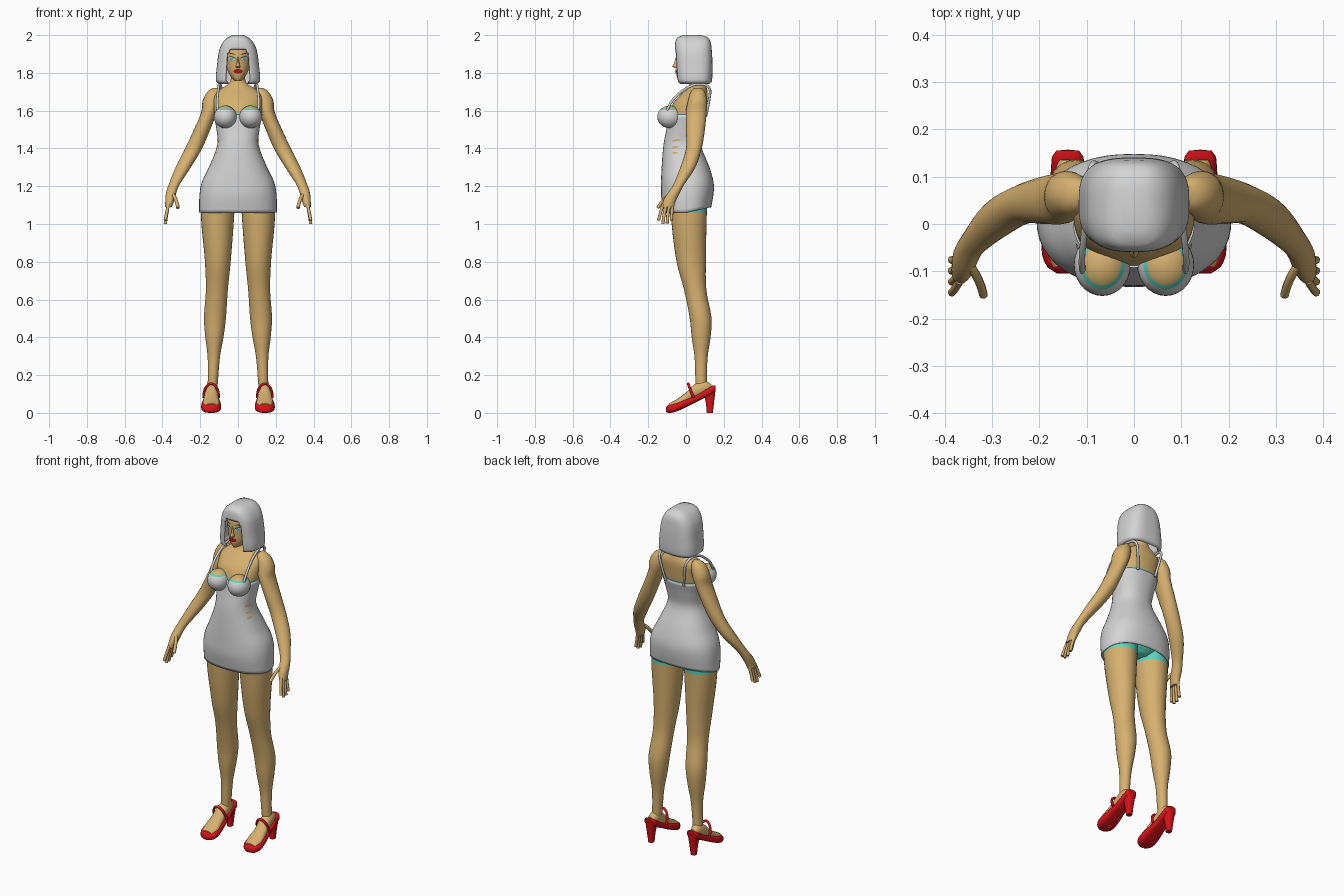
import bpy, bmesh, math
from mathutils import Vector

old = bpy.data.objects.get("Cube")
if old:
    bpy.data.objects.remove(old, do_unlink=True)


def material(name, r, g, b):
    m = bpy.data.materials.new(name)
    m.use_nodes = True
    m.diffuse_color = (r, g, b, 1)
    m.node_tree.nodes["Principled BSDF"].inputs["Base Color"].default_value = (r, g, b, 1)
    return m


SKIN = material("skin", .68, .44, .16)
WHITE = material("pale grey cloth and hair", .66, .66, .66)
RED = material("shoe red", .7, .006, .01)
TEAL = material("teal underwear", .1, .68, .55)
LIP = material("lip red", .45, .005, .01)
DARK = material("dark brow", .07, .035, .015)
IRIS = material("eye blue", .08, .5, .6)
SIDES = ((1, "left"), (-1, "right"))


def section(secs, t):
    """Smoothly interpolate (t, centre x, half width, low, high)."""
    n = len(secs)
    i = max(0, min(n - 2, sum(s[0] <= t for s in secs) - 1))
    a, b = secs[i], secs[i + 1]
    h = b[0] - a[0]
    u = (t - a[0]) / h

    def slope(k, c):
        p, q = secs[max(0, k - 1)], secs[min(n - 1, k + 1)]
        return (q[c] - p[c]) / (q[0] - p[0])
    return [a[c] * (1 + 2 * u) * (1 - u) ** 2 + b[c] * u * u * (3 - 2 * u)
            + h * (slope(i, c) * u * (1 - u) ** 2 - slope(i + 1, c) * u * u * (1 - u))
            for c in range(1, 5)]


def point(secs, t, ang, power=2, axis="z", off=0):
    cx, w, lo, hi = section(secs, t)
    c, s = math.cos(ang), math.sin(ang)
    x = cx + (w + off) * math.copysign(abs(c) ** (2 / power), c)
    v = (lo + hi) / 2 + ((hi - lo) / 2 + off) * math.copysign(abs(s) ** (2 / power), s)
    return Vector((x, v, t) if axis == "z" else (x, t, v))


def finish(name, bm, mats, bands=(), angle=50):
    """Split at heights, colour each band, and link the object."""
    for z in bands:
        bmesh.ops.bisect_plane(bm, geom=bm.verts[:] + bm.edges[:] + bm.faces[:],
                               plane_co=(0, 0, z), plane_no=(0, 0, 1))
    bmesh.ops.recalc_face_normals(bm, faces=bm.faces)
    for f in bm.faces:
        z = f.calc_center_median().z
        f.material_index = sum(z > b for b in bands)
    me = bpy.data.meshes.new(name)
    bm.to_mesh(me)
    bm.free()
    for m in mats:
        me.materials.append(m)
    ob = bpy.data.objects.new(name, me)
    bpy.context.collection.objects.link(ob)
    bpy.ops.object.select_all(action="DESELECT")
    ob.select_set(True)
    bpy.context.view_layer.objects.active = ob
    bpy.ops.object.shade_smooth_by_angle(angle=math.radians(angle))
    return ob


def loft(name, secs, mats, bands=(), power=2, axis="z", rows=28, segs=32,
         caps=(True, True), side=1, skip=None, shift=None, levels=()):
    secs = sorted((s[0], s[1] * side, *s[2:]) for s in secs)
    t0, t1 = secs[0][0], secs[-1][0]
    ts = sorted({t0 + (t1 - t0) * i / rows for i in range(rows + 1)} | set(levels))
    bm = bmesh.new()
    rings = []
    for t in ts:
        ring = [point(secs, t, 2 * math.pi * j / segs, power, axis) for j in range(segs)]
        rings.append([bm.verts.new(shift(p) if shift else p) for p in ring])
    for i in range(len(ts) - 1):
        for j in range(segs):
            if skip and skip((ts[i] + ts[i + 1]) / 2, 2 * math.pi * (j + .5) / segs):
                continue
            k = (j + 1) % segs
            bm.faces.new((rings[i][j], rings[i][k], rings[i + 1][k], rings[i + 1][j]))
    for use, ring in zip(caps, (rings[0][::-1], rings[-1])):
        if use:
            bm.faces.new(ring)
    return finish(name, bm, mats, bands)


def decal(name, secs, z, ang, dz, da, mat, off=.003, tilt=0):
    """Thin oval patch that follows a lofted surface."""
    bm = bmesh.new()
    rings = []
    for r in (.02, .35, .7, 1):
        ring = []
        for j in range(16):
            u = 2 * math.pi * j / 16
            du = r * math.cos(u)
            ring.append(bm.verts.new(point(secs, z + r * dz * math.sin(u) + tilt * du,
                                           ang + da * du, off=off)))
        rings.append(ring)
    bm.faces.new(rings[0])
    for a, b in zip(rings, rings[1:]):
        for j in range(16):
            k = (j + 1) % 16
            bm.faces.new((a[j], b[j], b[k], a[k]))
    return finish(name, bm, [mat])


def rod(name, pts, radius, mat, side=1):
    cu = bpy.data.curves.new(name, "CURVE")
    cu.dimensions = "3D"
    cu.bevel_depth, cu.bevel_resolution, cu.use_fill_caps = radius, 2, True
    sp = cu.splines.new("NURBS")
    sp.points.add(len(pts) - 1)
    for p, co in zip(sp.points, pts):
        p.co = (co[0] * side, co[1], co[2], 1)
    sp.use_endpoint_u, sp.order_u = True, 3
    cu.materials.append(mat)
    ob = bpy.data.objects.new(name, cu)
    bpy.context.collection.objects.link(ob)
    bpy.ops.object.select_all(action="DESELECT")
    ob.select_set(True)
    bpy.context.view_layer.objects.active = ob
    bpy.ops.object.convert(target="MESH")


# Dress and upper body share one profile
DRESS = [(1.06, 0, .202, -.112, .13), (1.15, 0, .2, -.128, .142), (1.22, 0, .188, -.128, .142),
         (1.3, 0, .15, -.125, .12), (1.42, 0, .105, -.115, .075), (1.5, 0, .11, -.1, .085),
         (1.58, 0, .125, -.088, .105)]
CHEST = DRESS[-2:] + [(1.64, 0, .128, -.068, .112), (1.69, 0, .122, -.025, .115),
                      (1.72, 0, .085, .005, .11), (1.745, 0, .046, .02, .1),
                      (1.78, 0, .037, .022, .095), (1.83, 0, .036, .02, .09)]


def hem(p):
    p.z += .03 * max(0, (1.2 - p.z) / .14) * max(0, p.y / .13)
    return p


dress = loft("dress", DRESS, [WHITE], power=2.3, caps=(False, False), segs=48, shift=hem)
shell = dress.modifiers.new("cloth", "SOLIDIFY")
shell.thickness = .004
loft("chest_and_neck", CHEST, [WHITE, TEAL, SKIN], bands=(1.58, 1.588), power=2.2, segs=40)
loft("shorts_seat", [(1.08, 0, .05, -.05, .08), (1.12, 0, .15, -.08, .115),
                     (1.22, 0, .16, -.09, .115), (1.3, 0, .1, -.06, .08)], [TEAL])

# Head, face and bobbed hair
HEAD = [(1.757, 0, .016, -.038, .03), (1.772, 0, .032, -.046, .05), (1.8, 0, .05, -.051, .08),
        (1.84, 0, .063, -.051, .1), (1.9, 0, .071, -.05, .115), (1.95, 0, .066, -.035, .11),
        (1.98, 0, .04, 0, .08)]
FRONT = -math.pi / 2
loft("head", HEAD, [SKIN])
loft("nose", [(1.826, 0, .011, -.06, -.03), (1.834, 0, .012, -.072, -.03),
              (1.85, 0, .008, -.064, -.03), (1.885, 0, .005, -.053, -.03)], [SKIN], rows=8, segs=12)
decal("lips", HEAD, 1.808, FRONT, .012, .44, LIP, .004)
for s, label in SIDES:
    eye = FRONT + s * .47
    decal(label + "_eyelid", HEAD, 1.877, eye, .011, .29, DARK, .002, s * .003)
    decal(label + "_eye", HEAD, 1.875, eye, .008, .25, WHITE, .0035, s * .003)
    decal(label + "_iris", HEAD, 1.875, eye, .008, .14, IRIS, .005)
    decal(label + "_brow", HEAD, 1.902, eye, .0025, .3, DARK, .003, s * .004)

HAIR = [(1.742, 0, .1, -.035, .125), (1.755, 0, .116, -.048, .137), (1.85, 0, .11, -.056, .14),
        (1.925, 0, .098, -.059, .136), (1.965, 0, .078, -.056, .13), (1.988, 0, .055, -.045, .115),
        (2, 0, .03, -.015, .085)]


def face_gap(z, ang):
    return z < 1.925 and abs(ang - 1.5 * math.pi) < (.33 if z > 1.905 else .42)


hair = loft("hair", HAIR, [WHITE], power=3, rows=24, segs=60, caps=(False, True),
            skip=face_gap, levels=(1.905, 1.925))
shell = hair.modifiers.new("thickness", "SOLIDIFY")
shell.thickness = .012

# Profiles for one side, mirrored in the loop
ARM = [(1.09, .368, .018, -.128, -.065), (1.12, .362, .023, -.122, -.055),
       (1.16, .355, .027, -.1, -.035), (1.2, .342, .028, -.072, -.015),
       (1.3, .29, .04, -.03, .05), (1.4, .235, .045, 0, .083), (1.5, .19, .043, 0, .1),
       (1.6, .15, .042, 0, .11), (1.65, .14, .048, .01, .112), (1.7, .125, .037, .025, .1),
       (1.72, .115, .018, .045, .085)]
LEG = [(.1, .137, .027, .055, .115), (.17, .133, .027, .05, .11), (.3, .128, .033, .045, .115),
       (.4, .125, .048, .03, .13), (.5, .122, .058, .02, .135), (.65, .112, .058, -.01, .108),
       (.8, .107, .068, -.05, .105), (1.05, .108, .088, -.08, .11), (1.2, .1, .085, -.08, .115)]
FOOT = [(-.09, .142, .03, .025, .05), (-.05, .142, .044, .03, .072), (0, .142, .039, .045, .108),
        (.05, .14, .033, .07, .155), (.1, .139, .03, .09, .17), (.135, .14, .02, .11, .15)]
SOLE = [(-.105, .142, .02, .004, .03), (-.095, .142, .038, 0, .042), (-.065, .142, .052, .003, .052),
        (-.02, .142, .051, .02, .068), (.05, .141, .04, .055, .093), (.12, .14, .035, .09, .135),
        (.148, .14, .032, .105, .148), (.155, .14, .024, .115, .145)]
HEEL = [(0, .14, .015, .11, .142), (.06, .14, .021, .104, .149), (.125, .14, .031, .088, .157)]

for s, label in SIDES:
    loft(label + "_arm", ARM, [SKIN], side=s, rows=36, segs=20)
    loft(label + "_leg", LEG, [SKIN, TEAL], bands=(1.06,), side=s, rows=40)
    loft(label + "_foot", FOOT, [SKIN], axis="y", side=s, rows=16, segs=20)
    loft(label + "_shoe", SOLE, [RED], power=3, axis="y", side=s, rows=20, segs=24)
    loft(label + "_heel", HEEL, [RED], power=3, side=s, rows=8, segs=20)
    rod(label + "_shoe_strap", [(.142 + dx, y, z) for dx, y, z in
                                ((-.04, .04, .08), (-.04, .022, .125), (0, .008, .165),
                                 (.04, .022, .125), (.04, .04, .08))], .007, RED, s)
    # Fingers fan out across the hand
    for i in range(4):
        y, tip = -.12 + .017 * i, (1.02, 1.0, 1.003, 1.02)[i]
        rod(f"{label}_finger_{i + 1}", [(.368, y, 1.105), (.378, y - .018 + .003 * i, 1.055),
                                        (.385, y - .025 + .006 * i, tip)], .0085, SKIN, s)
    rod(label + "_thumb", [(.352, -.08, 1.165), (.325, -.115, 1.135), (.318, -.15, 1.085)],
        .0095, SKIN, s)
    # Bust cup with trimmed edge
    bm = bmesh.new()
    bmesh.ops.create_uvsphere(bm, u_segments=28, v_segments=18, radius=1)
    for v in bm.verts:
        v.co = Vector((v.co.x * .06 + s * .067, v.co.y * .066 - .086, v.co.z * .06 + 1.567))
    finish(label + "_cup", bm, [WHITE, TEAL, SKIN], bands=(1.604, 1.612))
    # Shoulder straps
    rod(label + "_strap", [(.108, -.1, 1.6), (.112, -.085, 1.645), (.104, -.01, 1.715),
                           (.1, .06, 1.745), (.09, .13, 1.73), (.075, .125, 1.66),
                           (.06, .105, 1.57)], .007, WHITE, s)
    # Slashes at the waist
    for i, (z, da) in enumerate(((1.442, .42), (1.405, .34), (1.375, .28))):
        ang = -.5 if s > 0 else math.pi + .5
        decal(f"{label}_slash_{i + 1}", DRESS, z, ang, .006, da, SKIN, .008, s * .004)
